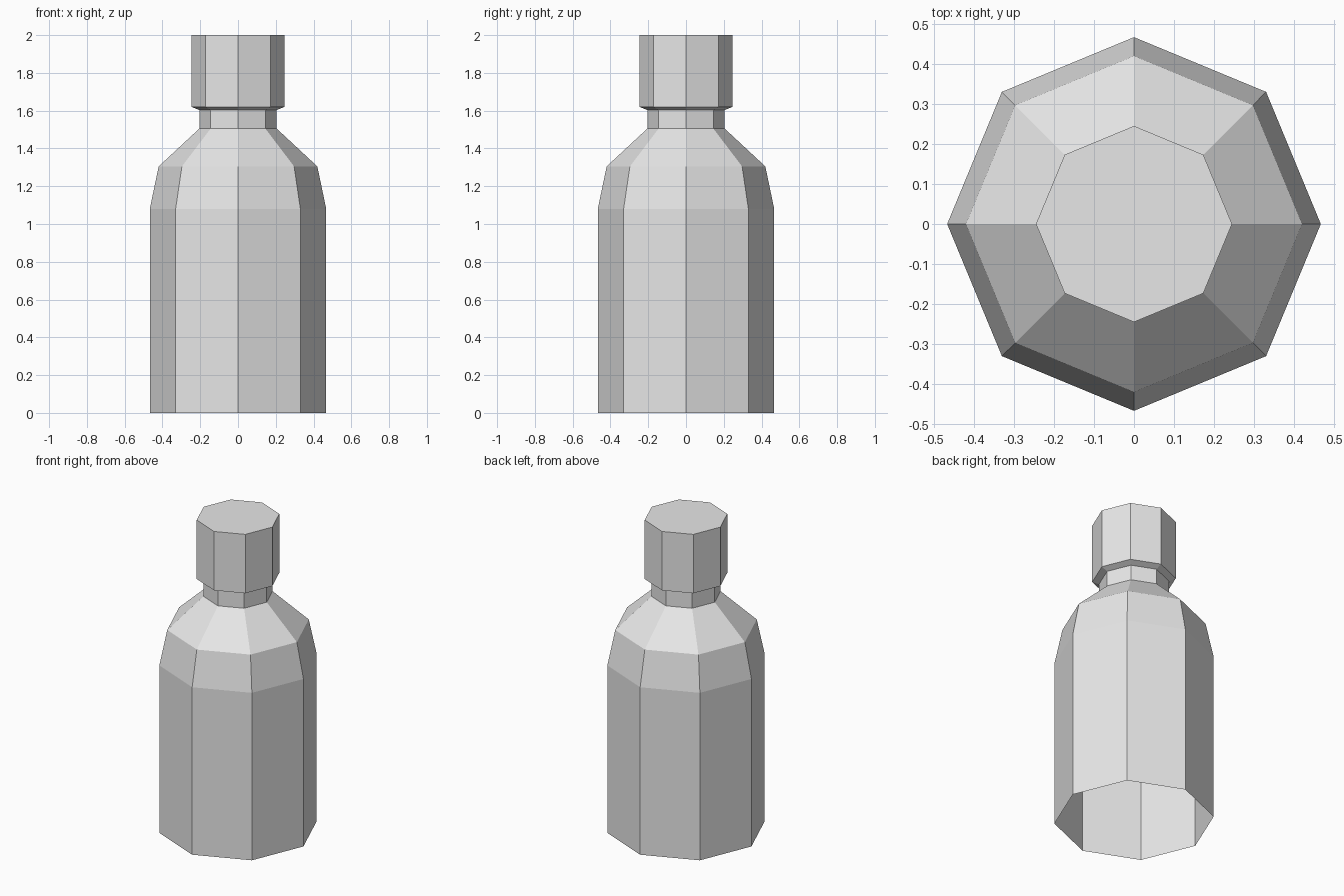
import bpy
import bmesh
from math import cos, sin, tau

cube = bpy.data.objects.get("Cube")
if cube:
    bpy.data.objects.remove(cube, do_unlink=True)

SIDES = 8

grey = bpy.data.materials.new("plain_grey")
grey.use_nodes = True
colour = (0.8, 0.8, 0.8, 1)
grey.diffuse_color = colour
grey.node_tree.nodes["Principled BSDF"].inputs["Base Color"].default_value = colour


def lathe(name, profile, cap_top=False):
    """Turn a (radius, height) profile into a faceted, open-bottomed shell."""
    bm = bmesh.new()
    rings = [[bm.verts.new((r * cos(tau * i / SIDES), r * sin(tau * i / SIDES), z))
              for i in range(SIDES)] for r, z in profile]
    for low, high in zip(rings, rings[1:]):
        for i in range(SIDES):
            j = (i + 1) % SIDES
            bm.faces.new((low[i], low[j], high[j], high[i]))
    if cap_top:
        bm.faces.new(rings[-1])
    mesh = bpy.data.meshes.new(name)
    bm.to_mesh(mesh)
    bm.free()
    mesh.materials.append(grey)
    obj = bpy.data.objects.new(name, mesh)
    bpy.context.collection.objects.link(obj)
    return obj


# Body with tapered shoulder and neck, open underneath
lathe("bottle_body", [(0.467, 0), (0.467, 1.08), (0.42, 1.305),
                      (0.205, 1.505), (0.205, 1.603)])

# Cap with a flared lower lip that meets the neck
lathe("bottle_cap", [(0.205, 1.603), (0.245, 1.62), (0.245, 2)], cap_top=True)
